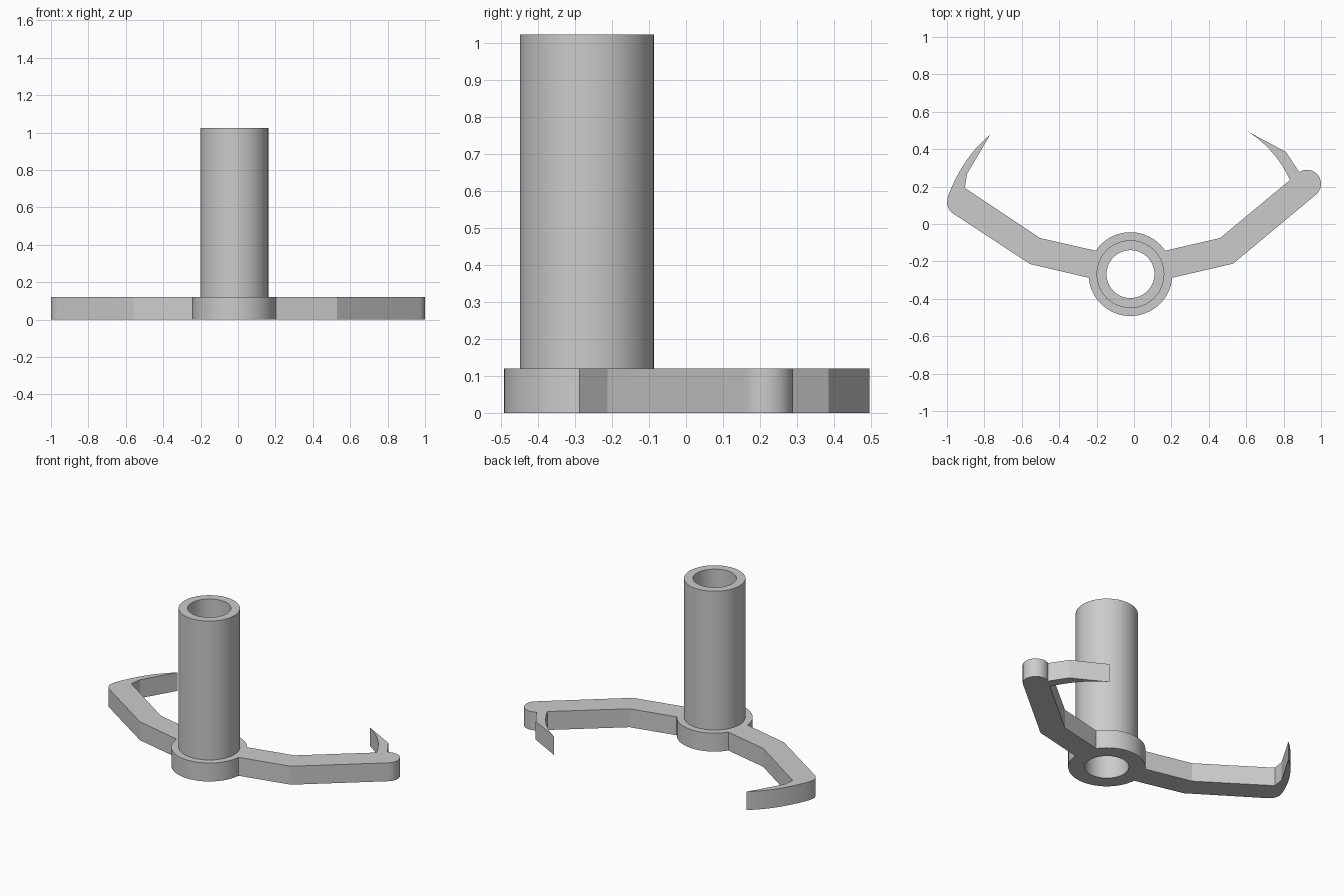
import bpy
from math import cos, sin, radians

cube = bpy.data.objects.get("Cube")
if cube:
    bpy.data.objects.remove(cube, do_unlink=True)

grey = bpy.data.materials.new("plain_grey")
grey.use_nodes = True
grey.diffuse_color = (0.6, 0.6, 0.6, 1)
grey.node_tree.nodes["Principled BSDF"].inputs["Base Color"].default_value = (0.6, 0.6, 0.6, 1)

HUB = (-0.019, -0.268)
HUB_R, TUBE_R, BORE_R = 0.224, 0.181, 0.128
PLATE_H, TOP = 0.12, 1.024


def arc(centre, radius, start, end, steps):
    """Points along an arc, angles in degrees."""
    angles = [radians(start + (end - start) * i / steps) for i in range(steps + 1)]
    return [(centre[0] + radius * cos(a), centre[1] + radius * sin(a)) for a in angles]


def circle(radius):
    return arc(HUB, radius, 0, 360, 64)[:-1]


def bend(a, b, c, steps=10):
    """Quadratic curve from a to c, pulled towards b."""
    ts = [i / steps for i in range(steps + 1)]
    return [tuple((1 - t) ** 2 * p + 2 * t * (1 - t) * q + t * t * r
                  for p, q, r in zip(a, b, c)) for t in ts]


def extrude(name, loops, z0, z1):
    """Solid from flat closed loops; inner loops become holes."""
    curve = bpy.data.curves.new(name, "CURVE")
    curve.dimensions = "2D"
    curve.fill_mode = "BOTH"
    curve.extrude = (z1 - z0) / 2
    for loop in loops:
        spline = curve.splines.new("POLY")
        spline.points.add(len(loop) - 1)
        for point, (x, y) in zip(spline.points, loop):
            point.co = (x, y, 0, 1)
        spline.use_cyclic_u = True
    obj = bpy.data.objects.new(name, curve)
    bpy.context.collection.objects.link(obj)
    obj.location.z = (z0 + z1) / 2
    bpy.ops.object.select_all(action="DESELECT")
    obj.select_set(True)
    bpy.context.view_layer.objects.active = obj
    bpy.ops.object.convert(target="MESH")
    obj = bpy.context.object
    obj.data.materials.clear()
    obj.data.materials.append(grey)
    # Weld the caps to the walls so the solid is closed
    bpy.ops.object.mode_set(mode="EDIT")
    bpy.ops.mesh.select_all(action="SELECT")
    bpy.ops.mesh.remove_doubles(threshold=0.0005)
    bpy.ops.mesh.normals_make_consistent(inside=False)
    bpy.ops.object.mode_set(mode="OBJECT")
    bpy.ops.object.shade_smooth_by_angle(angle=radians(20))
    return obj


# Hub with two bent arms, each ending in a pointed claw
outline = arc(HUB, HUB_R, 185, 355, 32)
outline += [(0.53, -0.212)]
outline += arc((0.925, 0.215), 0.075, -50, 124, 16)            # left arm round end
outline += [(0.813, 0.385)]
outline += bend((0.604, 0.497), (0.757, 0.402), (0.834, 0.235))  # left claw
outline += [(0.46, -0.075)]
outline += arc(HUB, HUB_R, 34, 146, 22)
outline += [(-0.503, -0.075), (-0.904, 0.193), (-0.893, 0.267)]
outline += bend((-0.77, 0.476), (-0.913, 0.361), (-0.994, 0.15))  # right claw
outline += arc((-0.925, 0.118), 0.075, 178, 236, 6)            # right arm round end
outline += [(-0.556, -0.214)]
extrude("hub_and_arms", [outline, circle(BORE_R)], 0, PLATE_H)

# Upright hollow tube
extrude("tube", [circle(TUBE_R), circle(BORE_R)], PLATE_H, TOP)
